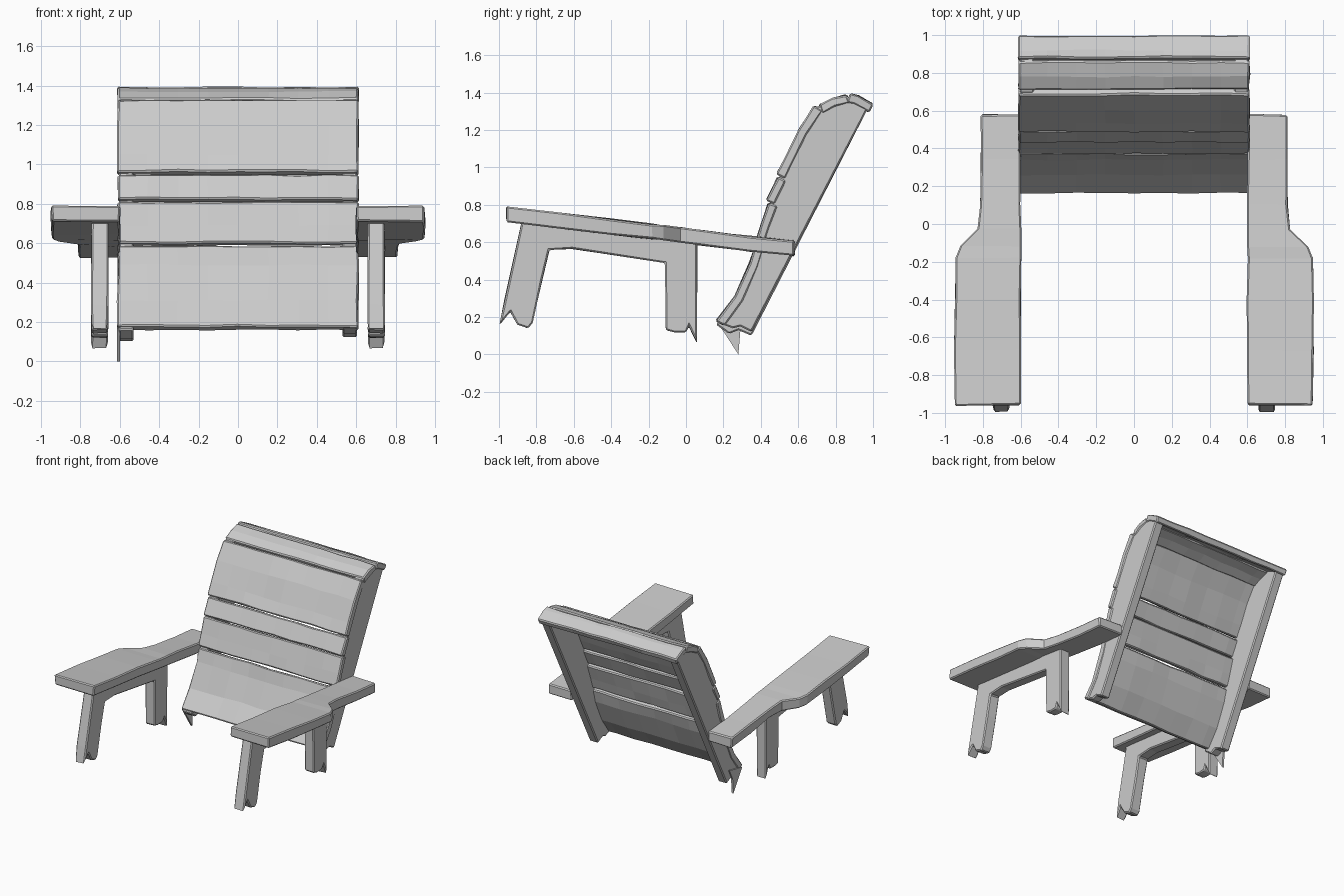
import bpy, bmesh, random
from mathutils import Vector

random.seed(4)
if "Cube" in bpy.data.objects:
    bpy.data.objects.remove(bpy.data.objects["Cube"], do_unlink=True)

wood = bpy.data.materials.new("weathered_grey_wood")
wood.use_nodes = True
grey = (0.6, 0.6, 0.6, 1)
wood.diffuse_color = grey
wood.node_tree.nodes["Principled BSDF"].inputs["Base Color"].default_value = grey


def loft(name, sections, rough=0.0, bevel=0.008):
    """Skin matching cross-sections, with slight hewn irregularity."""
    bm = bmesh.new()
    rings = [[bm.verts.new(Vector(p) + Vector([random.uniform(-rough, rough) for _ in range(3)]))
              for p in sec] for sec in sections]
    n = len(rings[0])
    for a, b in zip(rings, rings[1:]):
        for i in range(n):
            bm.faces.new((a[i], a[(i + 1) % n], b[(i + 1) % n], b[i]))
    bm.faces.new(rings[0])
    bm.faces.new(rings[-1])
    bmesh.ops.recalc_face_normals(bm, faces=bm.faces)
    mesh = bpy.data.meshes.new(name)
    bm.to_mesh(mesh)
    bm.free()
    obj = bpy.data.objects.new(name, mesh)
    mesh.materials.append(wood)
    bpy.context.collection.objects.link(obj)
    if bevel:
        mod = obj.modifiers.new("worn_edges", "BEVEL")
        mod.width, mod.segments, mod.angle_limit = bevel, 1, 0.8
    return obj


def across(profile, xs):
    """Repeat a (y, z) profile at each x."""
    return [[(x, y, z) for y, z in profile] for x in xs]


def slat(name, front, half=0.612, thick=0.05, cuts=8):
    """Board across the back, following a front curve and offset inwards."""
    chord = Vector(front[-1]) - Vector(front[0])
    inward = Vector((chord.y, -chord.x)).normalized() * thick
    inner = [tuple(Vector(p) + inward) for p in reversed(front)]
    xs = [half * (2 * i / cuts - 1) for i in range(cuts + 1)]
    loft(name, across(list(front) + inner, xs), 0.004)


# Back boards, bottom to top
slat("seat_board", [(0.16, 0.18), (0.26, 0.31), (0.34, 0.49), (0.37, 0.59)])
slat("lower_back_board", [(0.37, 0.60), (0.40, 0.69), (0.44, 0.81)])
slat("middle_back_board", [(0.43, 0.825), (0.49, 0.95)])
slat("upper_back_board", [(0.485, 0.965), (0.53, 1.05), (0.60, 1.20), (0.685, 1.33)])
slat("front_top_board", [(0.71, 1.335), (0.78, 1.37), (0.86, 1.39)])
slat("rear_top_board", [(0.88, 1.395), (0.92, 1.385), (1.0, 1.34)])

# Side rails of the back, with splintered feet
rail_front = [(0.18, 0.19), (0.27, 0.31), (0.35, 0.49), (0.41, 0.68), (0.45, 0.81),
              (0.50, 0.95), (0.54, 1.05), (0.61, 1.20), (0.70, 1.325), (0.86, 1.38), (0.98, 1.33)]
feet = {1: ("left", [(0.35, 0.12), (0.29, 0.15), (0.25, 0.14), (0.17, 0.17)]),
        -1: ("right", [(0.35, 0.10), (0.28, 0.13), (0.23, 0.11), (0.16, 0.16)])}
for s, (side, foot) in feet.items():
    loft(side + "_back_rail", across(rail_front + foot, (s * 0.53, s * 0.605)))
splinter = [(0.17, 0.17), (0.28, 0.0), (0.29, 0.12), (0.33, 0.20)]
loft("right_rail_splinter", across(splinter, (-0.615, -0.60)), bevel=0)

# Arms with a wide front and a stepped outer edge
arm_outline = [(-0.96, 0.945), (-0.67, 0.95), (-0.40, 0.95), (-0.18, 0.945), (-0.12, 0.92),
               (-0.03, 0.83), (0.10, 0.815), (0.34, 0.81), (0.58, 0.81)]
# Front leg, apron and rear leg in one frame with jagged feet
leg_frame = [(-0.87, 0.74), (-0.97, 0.29), (-0.995, 0.16), (-0.94, 0.23), (-0.90, 0.16),
             (-0.845, 0.14), (-0.82, 0.17), (-0.77, 0.40), (-0.73, 0.56), (-0.61, 0.565),
             (-0.11, 0.49), (-0.107, 0.13), (-0.06, 0.12), (0.0, 0.12), (0.016, 0.15),
             (0.06, 0.06), (0.06, 0.62)]
for s, side in ((1, "left"), (-1, "right")):
    sections = []
    for y, outer in arm_outline:
        top = 0.605 + (0.58 - y) * 0.12
        low = top - 0.08
        sections.append([(s * 0.6, y, top), (s * outer, y, top),
                         (s * outer, y, low), (s * 0.6, y, low)])
    loft(side + "_arm", sections, 0.005)
    loft(side + "_leg_frame", across(leg_frame, (s * 0.66, s * 0.745)), 0.003)
